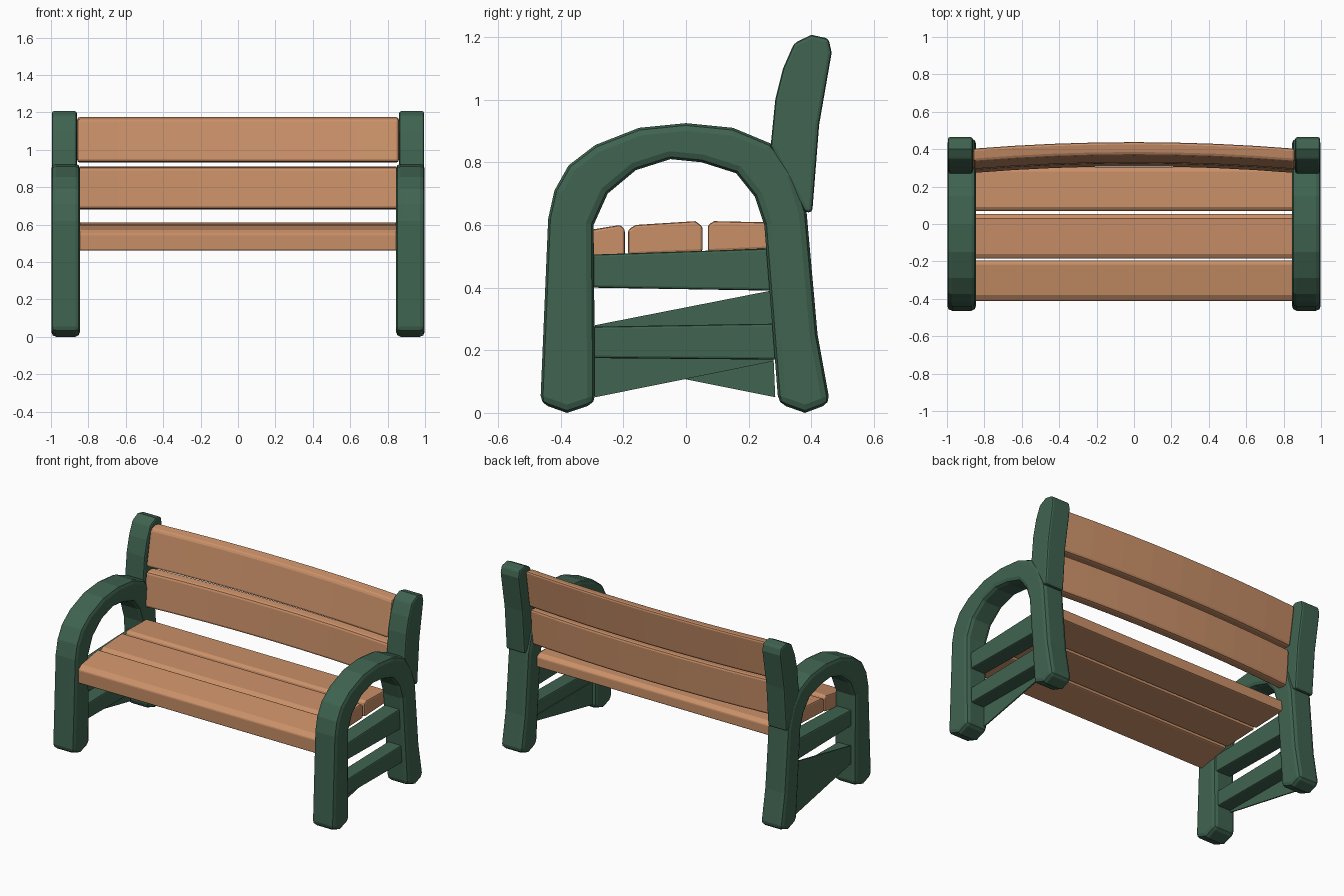
import bpy, bmesh

cube = bpy.data.objects.get("Cube")
if cube:
    bpy.data.objects.remove(cube, do_unlink=True)


def make_material(name, rgb):
    mat = bpy.data.materials.new(name)
    mat.use_nodes = True
    mat.diffuse_color = (*rgb, 1)
    mat.node_tree.nodes["Principled BSDF"].inputs["Base Color"].default_value = (*rgb, 1)
    return mat


GREEN = make_material("green paint", (0.05, 0.125, 0.08))
WOOD = make_material("warm wood", (0.59, 0.28, 0.14))


def loft(name, profile, stations, mat, bevel=0.02, bow=0.0):
    """Sweep a (y, z) profile along x, bowing the middle towards +y."""
    bm = bmesh.new()
    half = max(abs(x) for x in stations)
    rings = []
    for x in stations:
        shift = bow * (1 - (x / half) ** 2) if bow else 0
        rings.append([bm.verts.new((x, y + shift, z)) for y, z in profile])
    n = len(profile)
    for a, b in zip(rings, rings[1:]):
        for i in range(n):
            j = (i + 1) % n
            bm.faces.new((a[i], a[j], b[j], b[i]))
    bm.faces.new(rings[0])
    bm.faces.new(rings[-1])
    bmesh.ops.recalc_face_normals(bm, faces=bm.faces[:])
    mesh = bpy.data.meshes.new(name)
    bm.to_mesh(mesh)
    bm.free()
    mesh.materials.append(mat)
    obj = bpy.data.objects.new(name, mesh)
    bpy.context.collection.objects.link(obj)
    if bevel:
        mod = obj.modifiers.new("worn edges", "BEVEL")
        mod.width = bevel
        mod.segments = 2
        mod.limit_method = "ANGLE"
        mod.angle_limit = 0.7
    return obj


# Arched arm and legs, outer line then inner line
arch = [(-0.465, 0.03), (-0.44, 0.62), (-0.42, 0.71), (-0.375, 0.79), (-0.29, 0.855),
        (-0.15, 0.91), (0, 0.925), (0.15, 0.91), (0.27, 0.86), (0.345, 0.77),
        (0.385, 0.64), (0.42, 0.25), (0.46, 0.03), (0.38, 0.0), (0.295, 0.03),
        (0.28, 0.22), (0.25, 0.6), (0.22, 0.69), (0.16, 0.765), (0.05, 0.8),
        (-0.05, 0.81), (-0.16, 0.775), (-0.25, 0.7), (-0.295, 0.6), (-0.29, 0.03),
        (-0.38, 0.0)]
# Leaning post that carries the backrest
post = [(0.38, 0.64), (0.27, 0.85), (0.285, 1.0), (0.31, 1.1), (0.345, 1.18),
        (0.40, 1.207), (0.455, 1.195), (0.465, 1.15), (0.425, 0.92), (0.403, 0.64)]
seat_bar = [(-0.31, 0.40), (-0.31, 0.505), (0.28, 0.525), (0.29, 0.39)]
low_bar = [(-0.31, 0.175), (-0.31, 0.275), (0.29, 0.285), (0.29, 0.17)]

for side, label in ((-1, "right"), (1, "left")):
    def span(inner, outer):
        return sorted((side * inner, side * outer))
    loft(label + "_arm_and_legs", arch, span(0.845, 0.998), GREEN, 0.025)
    loft(label + "_back_post", post, span(0.862, 0.995), GREEN, 0.028)
    loft(label + "_seat_rail", seat_bar, span(0.86, 0.965), GREEN, 0.008)
    loft(label + "_lower_rail", low_bar, span(0.87, 0.965), GREEN, 0.008)

# Thin brace panels beside the lower rails
loft("left_brace_panel", [(-0.29, 0.05), (-0.29, 0.2), (0.28, 0.2), (0.28, 0.165)],
     (0.866, 0.874), GREEN, 0)
loft("right_brace_panel", [(-0.29, 0.165), (-0.29, 0.28), (0.27, 0.39), (0.285, 0.05)],
     (-0.969, -0.961), GREEN, 0)

# Seat boards
seat_boards = {
    "front_seat_board": [(-0.41, 0.46), (-0.412, 0.55), (-0.38, 0.572), (-0.21, 0.6),
                         (-0.195, 0.585), (-0.195, 0.5)],
    "middle_seat_board": [(-0.185, 0.505), (-0.185, 0.585), (-0.16, 0.6), (0.03, 0.612),
                          (0.053, 0.595), (0.053, 0.515)],
    "rear_seat_board": [(0.07, 0.515), (0.07, 0.6), (0.09, 0.612), (0.28, 0.608),
                        (0.305, 0.59), (0.305, 0.525)],
}
for name, profile in seat_boards.items():
    loft(name, profile, (-0.85, 0.85), WOOD, 0.008)

# Bowed backrest boards
bow_stations = [-0.86 + 0.215 * i for i in range(9)]
back_boards = {
    "lower_back_board": [(0.272, 0.685), (0.29, 0.905), (0.355, 0.912), (0.34, 0.68)],
    "upper_back_board": [(0.292, 0.935), (0.335, 1.165), (0.405, 1.178), (0.365, 0.93)],
}
for name, profile in back_boards.items():
    loft(name, profile, bow_stations, WOOD, 0.015, bow=0.035)
